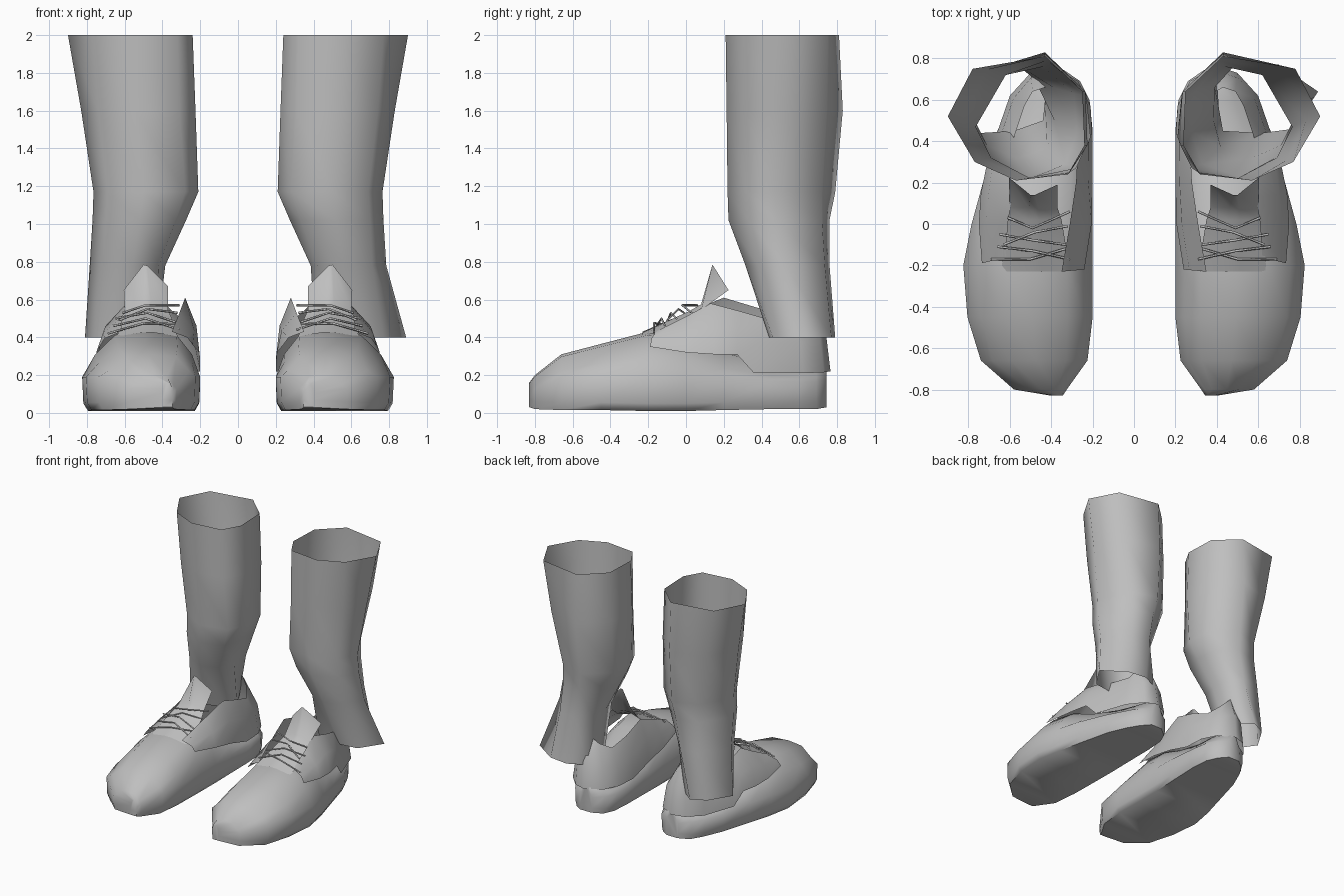
import bpy, bmesh, math
from mathutils import Vector

if "Cube" in bpy.data.objects:
    bpy.data.objects.remove(bpy.data.objects["Cube"])

GREY = (0.52, 0.52, 0.52, 1)
mat = bpy.data.materials.new("plain_grey")
mat.use_nodes = True
mat.diffuse_color = GREY
bsdf = mat.node_tree.nodes["Principled BSDF"]
bsdf.inputs["Base Color"].default_value = GREY
bsdf.inputs["Roughness"].default_value = 0.8


def loft(name, rows, side, closed=False, caps=False, angle=60):
    """Skin a list of equally long point rows; side = +1 left, -1 right."""
    bm = bmesh.new()
    grid = [[bm.verts.new((side * x, y, z)) for x, y, z in row] for row in rows]
    n = len(grid[0])
    for a, b in zip(grid, grid[1:]):
        for i in range(n if closed else n - 1):
            j = (i + 1) % n
            bm.faces.new((a[i], b[i], b[j], a[j])[::side])
    if caps:
        bm.faces.new(grid[0])
        bm.faces.new(grid[-1])
        bmesh.ops.recalc_face_normals(bm, faces=bm.faces)
    mesh = bpy.data.meshes.new(name)
    bm.to_mesh(mesh)
    bm.free()
    mesh.materials.append(mat)
    obj = bpy.data.objects.new(name, mesh)
    bpy.context.collection.objects.link(obj)
    bpy.ops.object.select_all(action="DESELECT")
    obj.select_set(True)
    bpy.context.view_layer.objects.active = obj
    bpy.ops.object.shade_smooth_by_angle(angle=math.radians(angle))


# Trouser leg rings, from the outer side round the back and inside to the front
LEG = [
    (2.00, [(.90, .52), (.78, .75), (.43, .81), (.25, .64), (.24, .38), (.32, .24), (.57, .21), (.77, .30)]),
    (1.60, [(.83, .50), (.71, .745), (.43, .83), (.235, .64), (.225, .38), (.31, .25), (.55, .215), (.74, .31)]),
    (1.17, [(.765, .47), (.62, .72), (.42, .79), (.23, .62), (.21, .42), (.28, .27), (.50, .22), (.69, .32)]),
    (1.02, [(.77, .48), (.62, .72), (.44, .76), (.29, .63), (.275, .45), (.33, .29), (.52, .225), (.70, .33)]),
    (0.78, [(.785, .53), (.64, .735), (.48, .76), (.39, .66), (.385, .50), (.42, .37), (.56, .315), (.71, .38)]),
]
HEM = {
    1: [(.89, .64), (.70, .77), (.54, .79), (.40, .72), (.41, .56), (.43, .45), (.62, .44), (.77, .46)],
    -1: [(.81, .54), (.70, .72), (.58, .78), (.48, .70), (.43, .60), (.44, .50), (.58, .45), (.74, .44)],
}

# Shoe body stations: y, inner x, outer x, bottom z, top z
BODY = [
    (-.83, .345, .40, .03, .16), (-.80, .325, .58, .02, .20), (-.66, .225, .74, .015, .31),
    (-.45, .20, .805, .015, .365), (-.20, .20, .825, .01, .43), (.0, .20, .785, .01, .41),
    (.20, .20, .73, .015, .33), (.45, .20, .66, .02, .27), (.60, .215, .59, .02, .26),
    (.69, .26, .53, .02, .26), (.745, .34, .45, .03, .24),
]


def body_section(y, xi, xo, zb, zt):
    w = xo - xi
    mid = min(.19, zb + .6 * (zt - zb))
    shoulder = max(.72 * zt, mid + .02)
    return [(xi + .05 * w, y, zb), (xo - .05 * w, y, zb), (xo - .01 * w, y, zb + .04),
            (xo, y, mid), (xo - .11 * w, y, shoulder), (xo - .28 * w, y, .96 * zt),
            (xi + .48 * w, y, zt), (xi + .20 * w, y, .96 * zt), (xi + .07 * w, y, shoulder),
            (xi, y, mid), (xi + .01 * w, y, zb + .04)]


# Ankle panel: lower and upper edge, from outer front round the heel to inner front
PANEL = [
    ((.735, -.19, .35), (.62, -.16, .43)), ((.75, .0, .32), (.61, .0, .51)),
    ((.74, .15, .31), (.59, .13, .58)), ((.715, .27, .31), (.60, .28, .54)),
    ((.69, .36, .21), (.58, .42, .50)), ((.60, .62, .21), (.53, .57, .50)),
    ((.50, .73, .215), (.49, .64, .57)), ((.40, .765, .22), (.43, .66, .62)),
    ((.27, .69, .22), (.36, .62, .55)), ((.21, .57, .22), (.30, .54, .50)),
    ((.20, .40, .22), (.27, .40, .55)), ((.20, .20, .28), (.28, .20, .61)),
    ((.205, .0, .32), (.31, .0, .53)), ((.24, -.22, .36), (.35, -.23, .43)),
]


def panel_section(low, high):
    low, high = Vector(low), Vector(high)
    mid = low.lerp(high, .55)
    bulge = low.lerp(high, .25)          # keep the wall full before it turns in
    return [low, Vector((bulge.x, bulge.y, mid.z)), high]


# Tongue rows: y, z at the middle, inner x, outer x, drop of the two edges
TONGUE = [(-.23, .425, .32, .64, .02), (-.10, .485, .33, .63, .04),
          (.02, .54, .35, .62, .04), (.08, .575, .37, .60, .03)]

# Lace crossings: points on the outer edge, the middle and the inner edge
LACES = [
    [(.69, -.17, .42), (.50, -.17, .475), (.33, -.12, .47)],
    [(.66, -.11, .46), (.49, -.13, .50), (.31, -.17, .44)],
    [(.65, -.05, .50), (.48, -.08, .53), (.33, -.10, .48)],
    [(.63, -.10, .49), (.48, -.04, .55), (.32, -.01, .53)],
    [(.61, .03, .53), (.49, -.02, .57), (.31, .06, .57)],
]


def laces(name, side):
    curve = bpy.data.curves.new(name, "CURVE")
    curve.dimensions = "3D"
    curve.bevel_depth = .006
    curve.bevel_resolution = 0
    for path in LACES:
        line = curve.splines.new("POLY")
        line.points.add(len(path) - 1)
        for p, (x, y, z) in zip(line.points, path):
            p.co = (side * x, y, z, 1)
    curve.materials.append(mat)
    bpy.context.collection.objects.link(bpy.data.objects.new(name, curve))


for side, label in ((1, "left"), (-1, "right")):
    rings = [[(x, y, z) for x, y in ring] for z, ring in LEG]
    rings.append([(x, y, .40) for x, y in HEM[side]])
    loft(label + "_trouser_leg", rings, side, closed=True, angle=80)

    loft(label + "_shoe_body", [body_section(*s) for s in BODY], side, closed=True, caps=True)

    loft(label + "_ankle_panel", [panel_section(*p) for p in PANEL], side, angle=70)

    # Tongue sheet ending in a pointed flap with two side wings
    rows = [[(b, y, z - d), (.4 * a + .6 * b, y, z), (.6 * a + .4 * b, y, z), (a, y, z - d)]
            for y, z, a, b, d in TONGUE]
    rows.append([(.605, .225, .65), (.50, .14, .785), (.48, .14, .78), (.37, .19, .67)])
    loft(label + "_tongue", rows, side)

    laces(label + "_laces", side)
